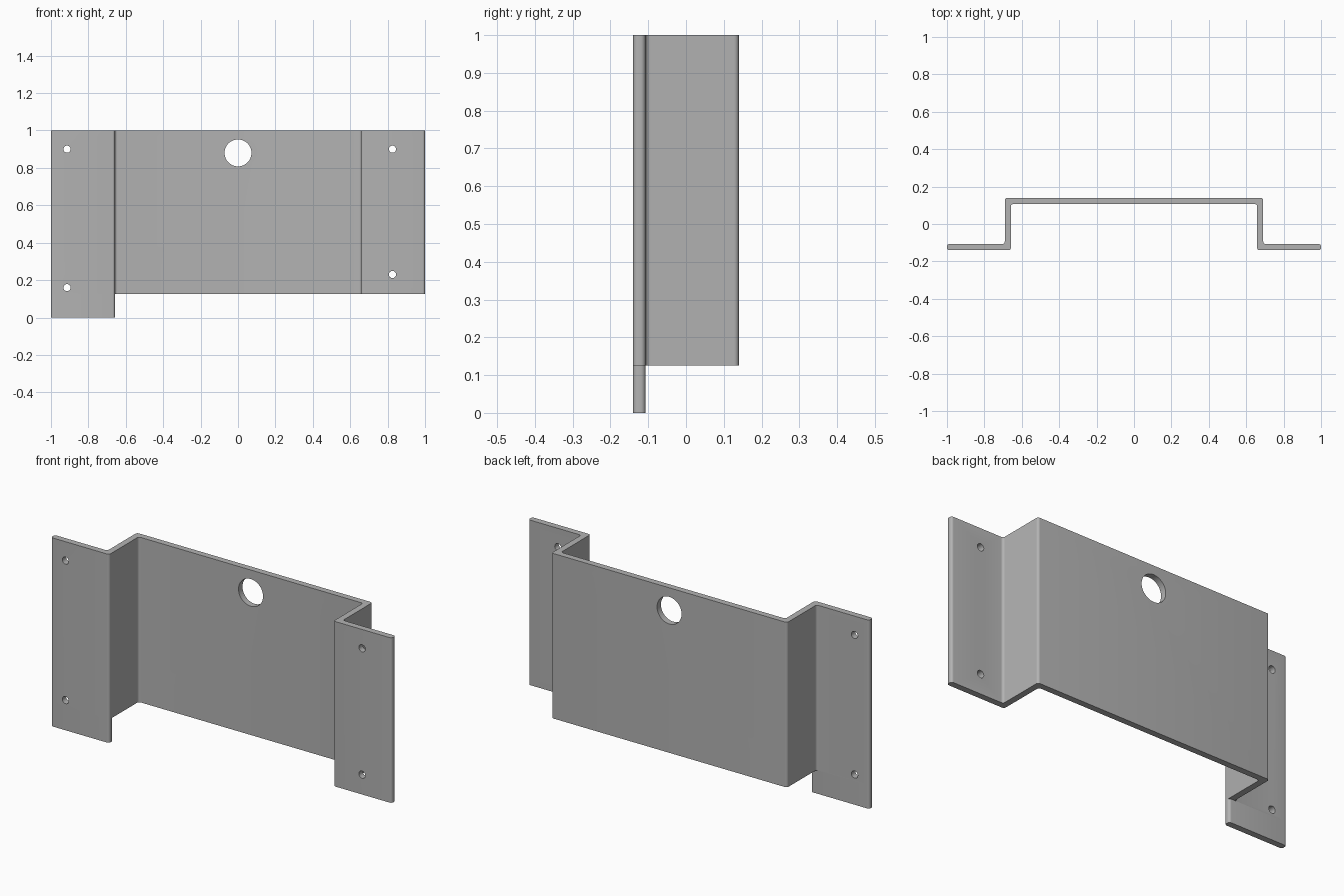
import bpy, bmesh
from math import cos, sin, pi
from mathutils import Vector, Matrix

cube = bpy.data.objects.get("Cube")
if cube:
    bpy.data.objects.remove(cube)

T = 0.033            # sheet thickness
HALF_Y = 0.14        # half depth
WEB_IN = 0.658       # inner face of the side webs
BOTTOM = 0.125       # lower edge of the main bracket
FILLET = 0.013

steel = bpy.data.materials.new("grey_steel")
steel.use_nodes = True
steel.diffuse_color = (0.45, 0.45, 0.45, 1)
steel.node_tree.nodes["Principled BSDF"].inputs["Base Color"].default_value = (0.45, 0.45, 0.45, 1)


def rounded(points, r=FILLET, steps=6):
    """Round every right-angled corner of a closed outline."""
    out = []
    pts = [Vector(p) for p in points]
    for i, p in enumerate(pts):
        d1 = (pts[i - 1] - p).normalized()
        d2 = (pts[(i + 1) % len(pts)] - p).normalized()
        centre = p + (d1 + d2) * r
        for k in range(steps + 1):
            a = pi / 2 * k / steps
            out.append(centre - (d2 * cos(a) + d1 * sin(a)) * r)
    return out


def extrude_outline(name, outline, z0, z1):
    """Stand a flat outline up between two heights."""
    bm = bmesh.new()
    face = bm.faces.new([bm.verts.new((p.x, p.y, z0)) for p in outline])
    grown = bmesh.ops.extrude_face_region(bm, geom=[face], use_keep_orig=True)
    top = [v for v in grown["geom"] if isinstance(v, bmesh.types.BMVert)]
    bmesh.ops.translate(bm, verts=top, vec=(0, 0, z1 - z0))
    bmesh.ops.recalc_face_normals(bm, faces=bm.faces)
    mesh = bpy.data.meshes.new(name)
    bm.to_mesh(mesh)
    bm.free()
    mesh.materials.append(steel)
    obj = bpy.data.objects.new(name, mesh)
    bpy.context.collection.objects.link(obj)
    return obj


def activate(obj):
    bpy.ops.object.select_all(action='DESELECT')
    obj.select_set(True)
    bpy.context.view_layer.objects.active = obj


def drill(obj, holes):
    """Cut round holes (x, z, radius) through the sheet along y."""
    bm = bmesh.new()
    for x, z, r in holes:
        place = Matrix.Translation((x, 0, z)) @ Matrix.Rotation(pi / 2, 4, 'X')
        bmesh.ops.create_cone(bm, cap_ends=True, segments=48, radius1=r,
                              radius2=r, depth=1, matrix=place)
    mesh = bpy.data.meshes.new("hole_cutter")
    bm.to_mesh(mesh)
    bm.free()
    mesh.materials.append(steel)
    cutter = bpy.data.objects.new("hole_cutter", mesh)
    bpy.context.collection.objects.link(cutter)
    cutter.hide_render = True
    mod = obj.modifiers.new("holes", 'BOOLEAN')
    mod.operation = 'DIFFERENCE'
    mod.solver = 'EXACT'
    mod.object = cutter
    activate(obj)
    bpy.ops.object.modifier_apply(modifier=mod.name)
    bpy.data.objects.remove(cutter)


# Bent sheet: back panel, two webs and two flanges
half = [(WEB_IN + T, HALF_Y), (WEB_IN + T, T - HALF_Y), (1, T - HALF_Y),
        (1, -HALF_Y), (WEB_IN, -HALF_Y), (WEB_IN, HALF_Y - T)]
outline = half + [(-x, y) for x, y in reversed(half)]
bracket = extrude_outline("bracket_body", rounded(outline), BOTTOM, 1)

# Cable hole and four screw holes
drill(bracket, [(0, 0.88, 0.072),
                (-0.914, 0.9, 0.019), (-0.914, 0.16, 0.019),
                (0.826, 0.9, 0.019), (0.826, 0.23, 0.019)])

# Right flange continues below the main sheet
tab = extrude_outline("lower_flange_tab", rounded(
    [(-1, -HALF_Y), (-WEB_IN, -HALF_Y), (-WEB_IN, T - HALF_Y), (-1, T - HALF_Y)]), 0, BOTTOM)

for part in (bracket, tab):
    activate(part)
    bpy.ops.object.shade_smooth_by_angle(angle=pi / 6)
